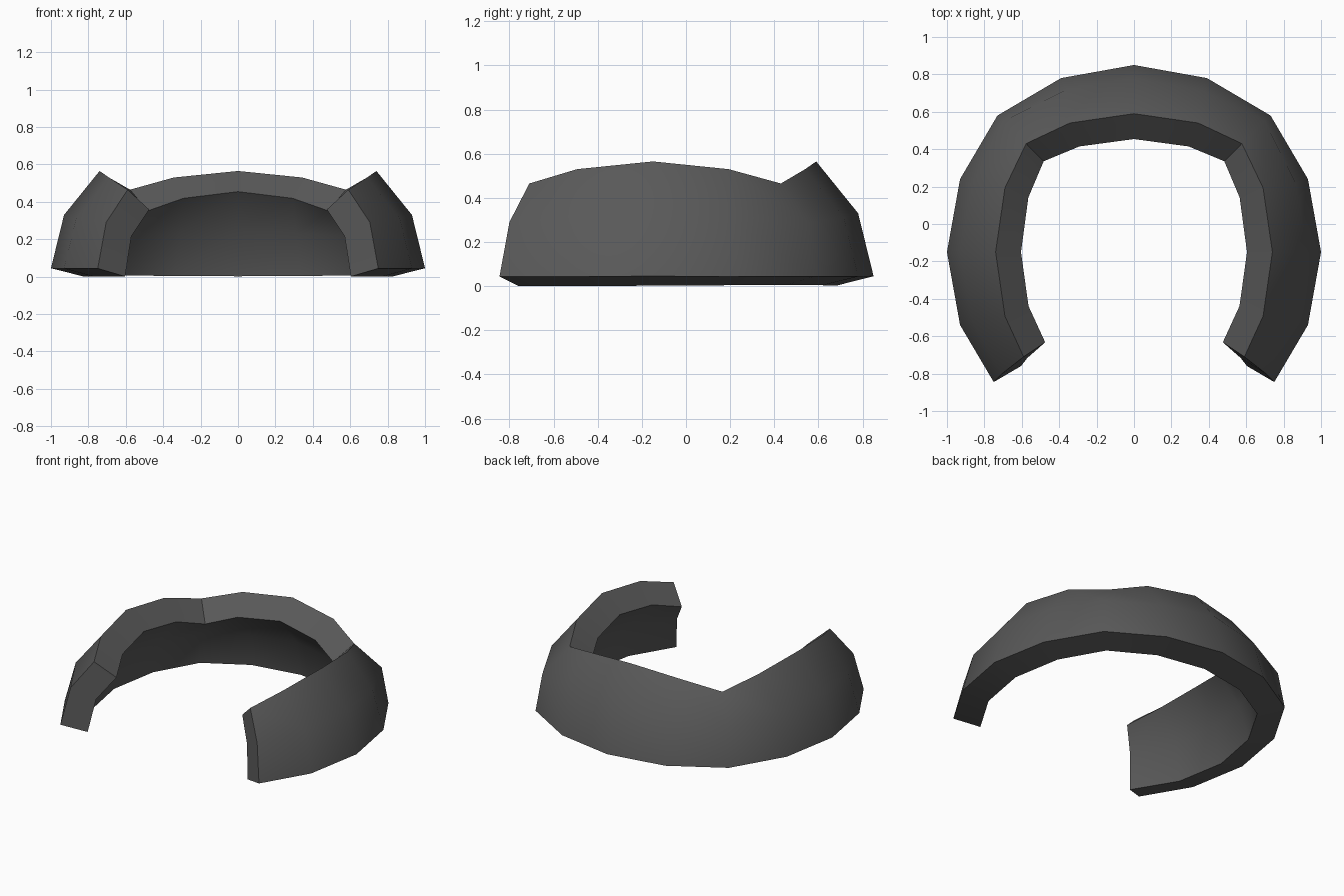
import bpy

if "Cube" in bpy.data.objects:
    bpy.data.objects.remove(bpy.data.objects["Cube"])

# Columns of the outer shell (bottom, middle, top), relative to the ring centre
MID = [(1.0, 0.0, 0.045), (0.93, 0.0, 0.33), (0.74, 0.0, 0.565)]
QUARTER = [(0.93, 0.39, 0.044), (0.865, 0.365, 0.31), (0.69, 0.343, 0.53)]
CORNER = [(0.73, 0.73, 0.044), (0.70, 0.70, 0.29), (0.577, 0.58, 0.465)]
FRONT = [(0.75, -0.695, 0.044), (0.705, -0.65, 0.29), (0.59, -0.56, 0.465)]
CENTRE_Y = -0.15


def swap(col):
    return [(y, x, z) for x, y, z in col]


def flip_x(col):
    return [(-x, y, z) for x, y, z in col]


def flip_y(col):
    return [(x, -y, z) for x, y, z in col]


# Right half from back to front, then mirrored to the left
right = [swap(QUARTER), CORNER, QUARTER, MID, flip_y(QUARTER), FRONT]
columns = [flip_x(c) for c in reversed(right)] + [swap(MID)] + right

verts = [(x, y + CENTRE_Y, z) for col in columns for x, y, z in col]
faces = []
for i in range(len(columns) - 1):
    for j in range(2):
        a, b = i * 3 + j, (i + 1) * 3 + j
        faces.append((a, a + 1, b + 1, b))

# Open collar shell
mesh = bpy.data.meshes.new("open_collar")
mesh.from_pydata(verts, [], faces)
collar = bpy.data.objects.new("open_collar", mesh)
bpy.context.collection.objects.link(collar)

# Wall thickness grows inward
solid = collar.modifiers.new("wall", 'SOLIDIFY')
solid.thickness = 0.175
solid.offset = -1
bpy.context.view_layer.objects.active = collar
collar.select_set(True)
bpy.ops.object.modifier_apply(modifier="wall")
bpy.ops.object.shade_smooth_by_angle(angle=0.75)

# Dark grey finish
mat = bpy.data.materials.new("dark_grey")
mat.diffuse_color = (0.1, 0.1, 0.1, 1)
mat.use_nodes = True
mat.node_tree.nodes["Principled BSDF"].inputs["Base Color"].default_value = mat.diffuse_color
mesh.materials.append(mat)
